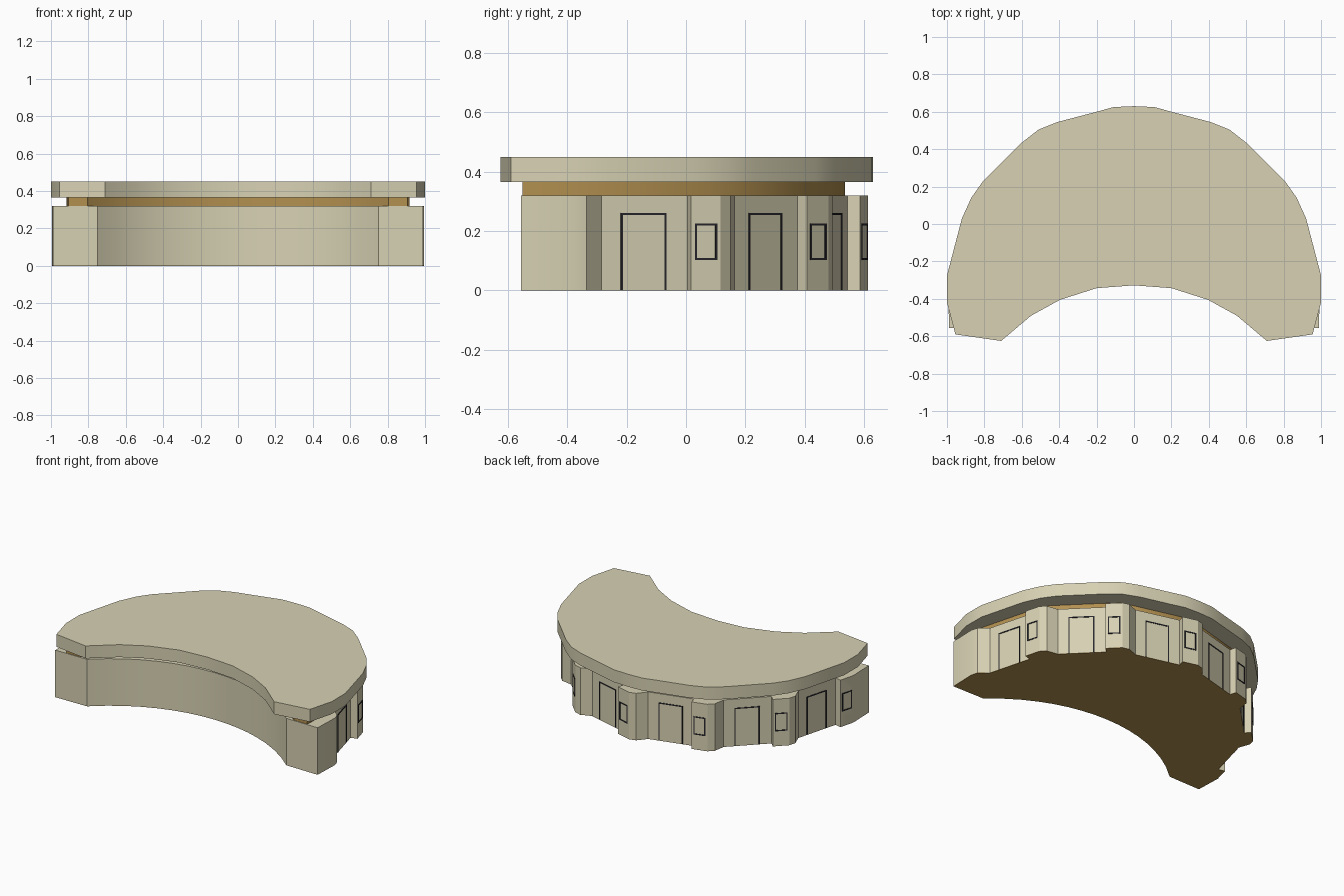
import bpy, bmesh
from math import sin, cos, tan, radians, sqrt
from mathutils import Matrix, Vector

if "Cube" in bpy.data.objects:
    bpy.data.objects.remove(bpy.data.objects["Cube"])

CY = -0.38                      # centre of the six facade bays
ANGLES = [75, 45, 15, -15, -45, -75]
T15 = tan(radians(15))


def material(name, r, g, b):
    m = bpy.data.materials.new(name)
    m.diffuse_color = (r, g, b, 1)
    m.use_nodes = True
    m.node_tree.nodes["Principled BSDF"].inputs["Base Color"].default_value = m.diffuse_color
    return m


PLASTER = material("plaster", 0.68, 0.64, 0.45)
WOOD = material("wood", 0.45, 0.28, 0.08)
BLACK = material("dark_metal", 0.02, 0.02, 0.025)


def make(name, bm, mat, smooth=None):
    me = bpy.data.meshes.new(name)
    bm.to_mesh(me)
    bm.free()
    ob = bpy.data.objects.new(name, me)
    bpy.context.collection.objects.link(ob)
    if mat:
        me.materials.append(mat)
    if smooth:
        smooth_by(ob, smooth)
    return ob


def activate(ob):
    bpy.ops.object.select_all(action='DESELECT')
    ob.select_set(True)
    bpy.context.view_layer.objects.active = ob


def smooth_by(ob, deg):
    activate(ob)
    bpy.ops.object.shade_smooth_by_angle(angle=radians(deg))


def prism(name, pts, z0, z1, mat, smooth=None, caps=True):
    bm = bmesh.new()
    lo = [bm.verts.new((x, y, z0)) for x, y in pts]
    hi = [bm.verts.new((x, y, z1)) for x, y in pts]
    n = len(pts)
    for i in range(n):
        j = (i + 1) % n
        bm.faces.new((lo[i], lo[j], hi[j], hi[i]))
    if caps:
        bm.faces.new(lo[::-1])
        bm.faces.new(hi)
    return make(name, bm, mat, smooth)


def add_box(bm, lo, hi, mtx=Matrix()):
    lo, hi = Vector(lo), Vector(hi)
    m = mtx @ Matrix.Translation((lo + hi) / 2) @ Matrix.Diagonal((*(hi - lo), 1))
    bmesh.ops.create_cube(bm, size=1, matrix=m)


def bay_matrix(deg):
    # local x = along the wall, local y = outward, z = up
    a = radians(deg)
    m = Matrix(((-cos(a), sin(a), 0, 0), (sin(a), cos(a), 0, CY), (0, 0, 1, 0), (0, 0, 0, 1)))
    return m


def bay_point(deg, s, r):
    p = bay_matrix(deg) @ Vector((s, r, 0))
    return p.x, p.y


def front_arc(radius, half, n=17):
    xs = [-half + 2 * half * i / (n - 1) for i in range(n)]
    return [(x, -1.37 + sqrt(radius ** 2 - x * x)) for x in xs]


# outline of the walls, with a stepped pier after every bay
outline = []
R1, R0 = 0.96, 0.915
for a in ANGLES:
    outline += [bay_point(a, s, r) for s, r in
                ((-R1 * T15, R1), (-0.21, R1), (-0.147, R0), (0.153, R0), (0.153, R1))]
outline.append(bay_point(-75, R1 * T15, R1))
outline += [(-0.988, -0.555)] + front_arc(1.11, 0.75) + [(0.988, -0.555)]

prism("floor", outline, 0, 0.002, WOOD)
prism("wall_cap", outline, 0.317, 0.32, PLASTER)
walls = prism("walls", outline, 0.002, 0.317, PLASTER, caps=False)

# door and window openings
DOOR = (-0.08, 0.08, -0.05, 0.26)
WINDOW = (0.167, 0.245, 0.102, 0.225)
cut = bmesh.new()
for a in ANGLES:
    m = bay_matrix(a)
    for (s0, s1, z0, z1), r in ((DOOR, R0), (WINDOW, R1)):
        add_box(cut, (s0, r - 0.035, z0), (s1, r + 0.03, z1), m)
cutter = make("opening_cutter", cut, None)
cutter.hide_render = True

activate(walls)
sol = walls.modifiers.new("thickness", 'SOLIDIFY')
sol.thickness = 0.02
sol.offset = -1
sol.use_even_offset = True
boo = walls.modifiers.new("openings", 'BOOLEAN')
boo.operation = 'DIFFERENCE'
boo.solver = 'EXACT'
boo.object = cutter
for mod in (sol.name, boo.name):
    bpy.ops.object.modifier_apply(modifier=mod)
bpy.data.objects.remove(cutter)
smooth_by(walls, 25)

# dark frames around the openings
F = 0.007
doors, windows = bmesh.new(), bmesh.new()
for a in ANGLES:
    m = bay_matrix(a)
    for bm, (s0, s1, z0, z1), r in ((doors, DOOR, R0), (windows, WINDOW, R1)):
        z0 = max(z0, 0.002)
        y0, y1 = r - 0.021, r + 0.003
        add_box(bm, (s0, y0, z0), (s0 + F, y1, z1), m)
        add_box(bm, (s1 - F, y0, z0), (s1, y1, z1), m)
        add_box(bm, (s0 + F, y0, z1 - F), (s1 - F, y1, z1), m)
        if bm is windows:
            add_box(bm, (s0 + F, y0, z0), (s1 - F, y1, z0 + F), m)
make("door_frames", doors, BLACK)
make("window_frames", windows, BLACK)

# recessed wooden band below the roof
RB = 0.885
band = [bay_point(a, -RB * T15, RB) for a in ANGLES] + [bay_point(-75, RB * T15, RB)]
band += [(-0.905, -0.55)] + front_arc(1.15, 0.805) + [(0.905, -0.55)]
prism("wood_band", band, 0.32, 0.366, WOOD, 32)

# roof slab, mirrored from its right half
half = [(0.71, -0.625), (0.955, -0.59), (1, -0.42), (1, -0.275), (0.92, 0.03), (0.87, 0.14),
        (0.81, 0.225), (0.6, 0.435), (0.51, 0.505), (0.41, 0.545), (0.2, 0.6), (0.11, 0.625)]
inner = [(0, -0.328), (0.2, -0.343), (0.395, -0.405), (0.55, -0.49)]
right = inner + half
roof = right + [(0, 0.63)] + [(-x, y) for x, y in right[:0:-1]]
prism("roof", roof, 0.365, 0.45, PLASTER, 35)

# furniture: armchair, desk and screen
X = -0.36
chair = bmesh.new()
add_box(chair, (X - 0.04, -0.18, 0.03), (X + 0.04, -0.11, 0.05))
add_box(chair, (X - 0.04, -0.195, 0.03), (X + 0.04, -0.18, 0.11))
for sx in (-1, 1):
    x = X + sx * 0.044
    add_box(chair, (x - 0.005, -0.185, 0.03), (x + 0.005, -0.11, 0.085))
make("armchair", chair, PLASTER)
desk = bmesh.new()
add_box(desk, (X - 0.09, -0.115, 0.083), (X + 0.09, -0.03, 0.092))
for sx in (-1, 1):
    for y in (-0.11, -0.04):
        x = X + sx * 0.08
        add_box(desk, (x - 0.005, y, 0.002), (x + 0.005, y + 0.008, 0.083))
        add_box(desk, (X + sx * 0.033 - 0.004, y - 0.07, 0.002), (X + sx * 0.033 + 0.004, y - 0.062, 0.03))
make("desk_and_chair_legs", desk, WOOD)
screen = bmesh.new()
add_box(screen, (X - 0.04, -0.12, 0.095), (X - 0.03, -0.06, 0.142))
add_box(screen, (X - 0.045, -0.1, 0.092), (X - 0.02, -0.08, 0.097))
make("screen", screen, BLACK)
